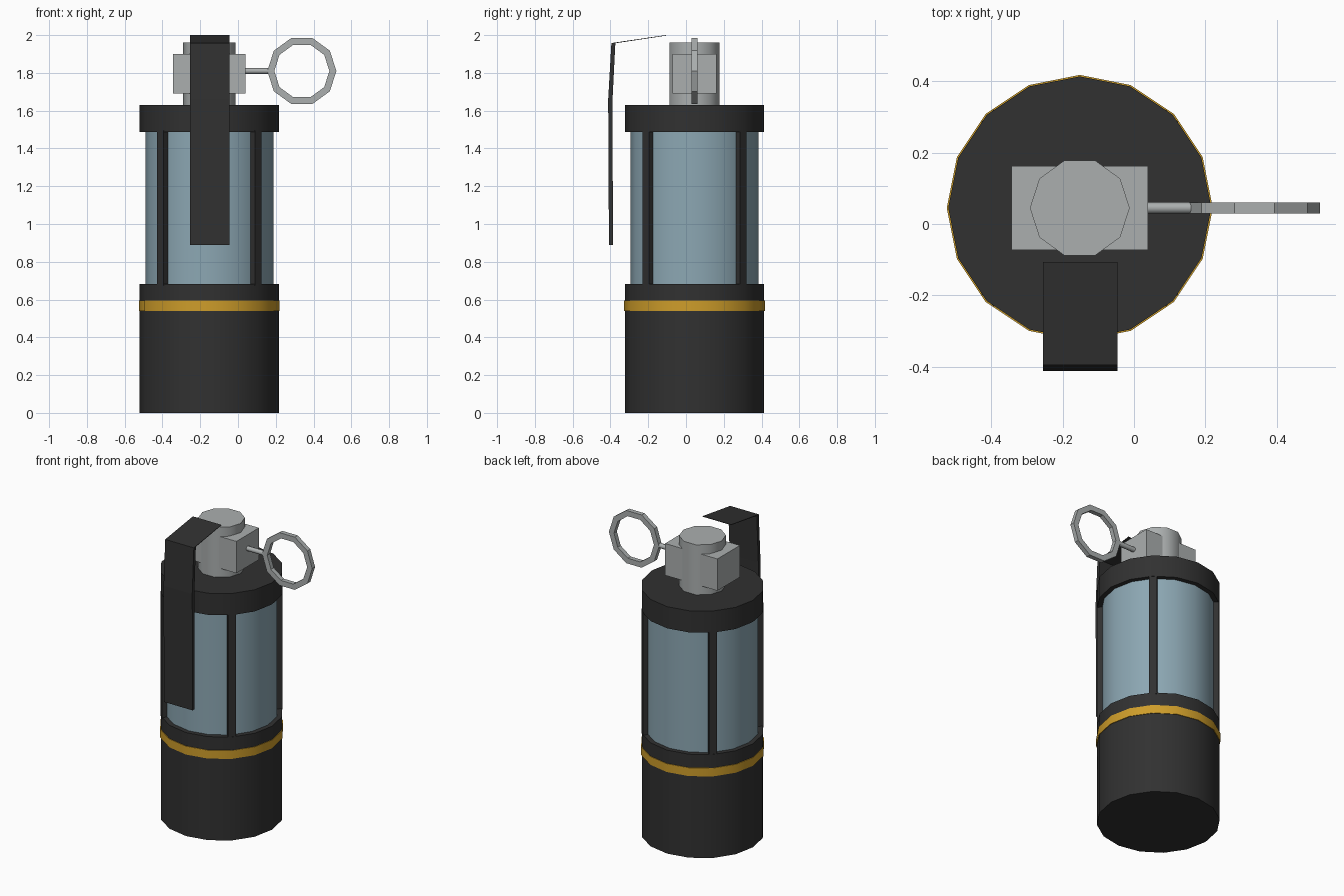
import bpy, bmesh
from math import radians, cos, sin, pi
from mathutils import Matrix, Vector

cube = bpy.data.objects.get("Cube")
if cube:
    bpy.data.objects.remove(cube, do_unlink=True)

CX, CY = -0.152, 0.045      # axis of the canister


def material(name, rgb):
    linear = [((c / 255 + 0.055) / 1.055) ** 2.4 for c in rgb] + [1]
    m = bpy.data.materials.new(name)
    m.use_nodes = True
    m.diffuse_color = linear
    m.node_tree.nodes["Principled BSDF"].inputs["Base Color"].default_value = linear
    return m


black = material("black", (49, 49, 49))
yellow = material("yellow", (206, 157, 42))
blue = material("pale blue", (140, 167, 179))
grey = material("light grey", (171, 175, 175))


def finish(name, bm, mat, angle=None):
    bmesh.ops.recalc_face_normals(bm, faces=bm.faces)
    mesh = bpy.data.meshes.new(name)
    bm.to_mesh(mesh)
    bm.free()
    mesh.materials.append(mat)
    ob = bpy.data.objects.new(name, mesh)
    bpy.context.collection.objects.link(ob)
    if angle:
        bpy.ops.object.select_all(action='DESELECT')
        ob.select_set(True)
        bpy.context.view_layer.objects.active = ob
        bpy.ops.object.shade_smooth_by_angle(angle=radians(angle))
    return ob


def cylinder(name, mat, radius, z0, z1, sides=16, turn=0, angle=30):
    bm = bmesh.new()
    place = Matrix.Translation((CX, CY, (z0 + z1) / 2)) @ Matrix.Rotation(turn, 4, 'Z')
    bmesh.ops.create_cone(bm, cap_ends=True, segments=sides, radius1=radius,
                          radius2=radius, depth=z1 - z0, matrix=place)
    return finish(name, bm, mat, angle)


def box(name, mat, size, place):
    bm = bmesh.new()
    bmesh.ops.create_cube(bm, size=1, matrix=place @ Matrix.Diagonal((*size, 1)))
    return finish(name, bm, mat)


# Canister body
cylinder("base_can", black, 0.369, 0, 0.54)
cylinder("yellow_band", yellow, 0.373, 0.54, 0.595)
cylinder("lower_collar", black, 0.369, 0.595, 0.683)
cylinder("inner_canister", blue, 0.339, 0.683, 1.487)
cylinder("top_cap", black, 0.369, 1.487, 1.63)

# Upright struts on the diagonals
for i, side in enumerate(("back_left", "back_right", "front_right", "front_left")):
    place = (Matrix.Translation((CX, CY, 1.085)) @ Matrix.Rotation(pi / 4 + i * pi / 2, 4, 'Z')
             @ Matrix.Translation((0.338, 0, 0)))
    box(side + "_strut", black, (0.056, 0.05, 0.82), place)

# Fuse head
cylinder("fuse_head", grey, 0.14, 1.63, 1.96, sides=10, turn=pi / 2, angle=40)
box("fuse_block", grey, (0.382, 0.235, 0.21), Matrix.Translation((CX, 0.045, 1.795)))

# Pull pin
bm = bmesh.new()
bmesh.ops.create_cone(bm, cap_ends=True, segments=8, radius1=0.016, radius2=0.016, depth=0.15,
                      matrix=Matrix.Translation((0.105, CY, 1.81)) @ Matrix.Rotation(pi / 2, 4, 'Y'))
finish("pull_pin", bm, grey, 50)

# Ten-sided pull ring with a square section
bm = bmesh.new()
SIDES = 10
section = [(0.183, -0.015), (0.183, 0.015), (0.146, 0.015), (0.146, -0.015)]
loops = []
for i in range(SIDES):
    a = 2 * pi * i / SIDES
    loops.append([bm.verts.new((0.338 + r * cos(a), CY + y, 1.81 + r * sin(a))) for r, y in section])
for i in range(SIDES):
    here, there = loops[i], loops[(i + 1) % SIDES]
    for j in range(4):
        k = (j + 1) % 4
        bm.faces.new((here[j], here[k], there[k], there[j]))
finish("pull_ring", bm, grey)

# Safety lever: side profile (y, z) pulled across its width
profile = [(-0.107, 2.0), (-0.395, 1.958), (-0.412, 1.66), (-0.408, 0.89),
           (-0.386, 0.89), (-0.39, 1.64), (-0.374, 1.957), (-0.107, 1.997)]
bm = bmesh.new()
left = [bm.verts.new((-0.046, y, z)) for y, z in profile]
right = [bm.verts.new((-0.255, y, z)) for y, z in profile]
n = len(profile)
for i in range(n):
    k = (i + 1) % n
    bm.faces.new((left[i], left[k], right[k], right[i]))
for i in range(n // 2 - 1):
    for edge in (left, right):
        bm.faces.new((edge[i], edge[i + 1], edge[n - 2 - i], edge[n - 1 - i]))
finish("safety_lever", bm, black)
